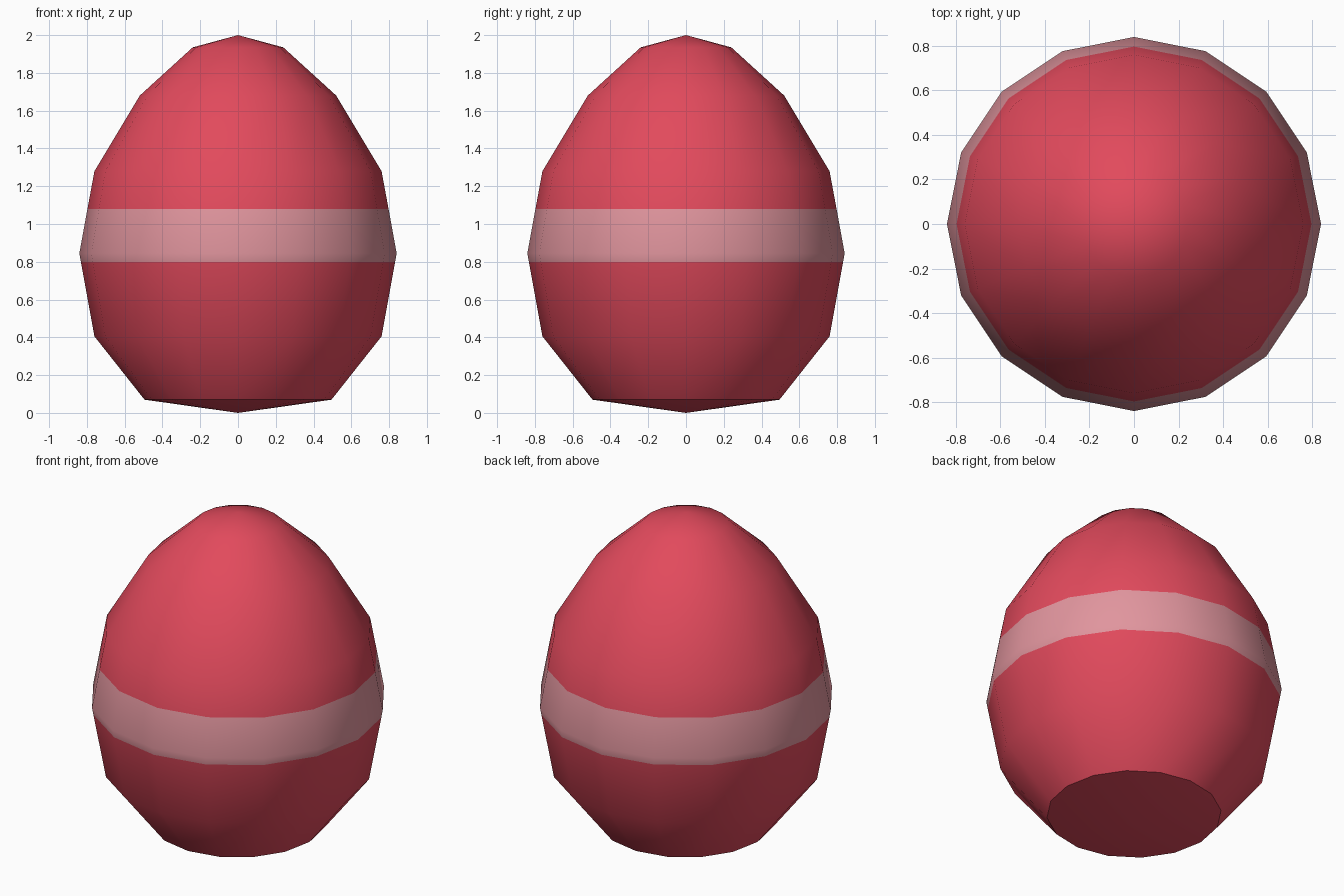
import bpy
import bmesh
import math

cube = bpy.data.objects.get("Cube")
if cube:
    bpy.data.objects.remove(cube, do_unlink=True)


def make_material(name, rgb):
    mat = bpy.data.materials.new(name)
    mat.use_nodes = True
    color = (*rgb, 1.0)
    mat.diffuse_color = color
    mat.node_tree.nodes["Principled BSDF"].inputs["Base Color"].default_value = color
    return mat


SIDES = 16
BAND_LOW, BAND_HIGH = 0.80, 1.08

# Egg outline: radius and height from bottom to top, with rings at the band edges
profile = [(0, 0), (0.495, 0.07), (0.76, 0.405), (0.832, BAND_LOW), (0.84, 0.845),
           (0.797, BAND_HIGH), (0.76, 1.28), (0.52, 1.68), (0.24, 1.935), (0, 2)]

# Turn the outline around the vertical axis
bm = bmesh.new()
points = [bm.verts.new((r, 0, z)) for r, z in profile]
edges = [bm.edges.new(pair) for pair in zip(points, points[1:])]
bmesh.ops.spin(bm, geom=points + edges, cent=(0, 0, 0), axis=(0, 0, 1),
               angle=math.tau, steps=SIDES)
bmesh.ops.remove_doubles(bm, verts=bm.verts[:], dist=0.001)
bmesh.ops.recalc_face_normals(bm, faces=bm.faces[:])

# Painted band around the widest part
for face in bm.faces:
    height = face.calc_center_median().z
    face.material_index = int(BAND_LOW < height < BAND_HIGH)

mesh = bpy.data.meshes.new("egg")
bm.to_mesh(mesh)
bm.free()
mesh.materials.append(make_material("red shell", (0.76, 0.068, 0.108)))
mesh.materials.append(make_material("pale pink band", (0.75, 0.30, 0.34)))

egg = bpy.data.objects.new("egg", mesh)
bpy.context.collection.objects.link(egg)

# Smooth shell with a crisp rim at the base
bpy.ops.object.select_all(action="DESELECT")
egg.select_set(True)
bpy.context.view_layer.objects.active = egg
bpy.ops.object.shade_smooth_by_angle(angle=math.radians(35))
